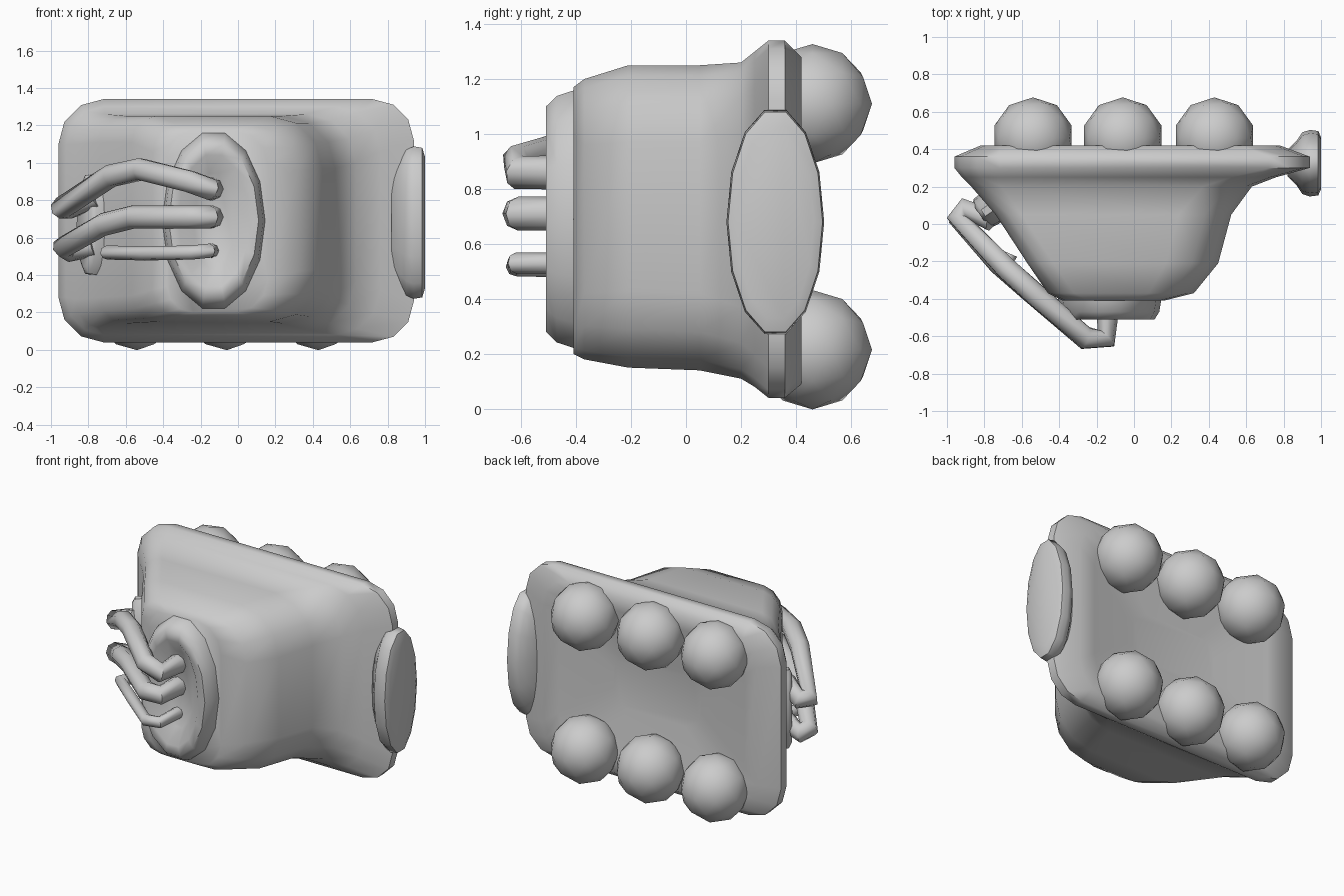
import bpy, bmesh, math
from mathutils import Vector

if "Cube" in bpy.data.objects:
    bpy.data.objects.remove(bpy.data.objects["Cube"])


def finish(bm, name, angle=50):
    bmesh.ops.recalc_face_normals(bm, faces=bm.faces)
    me = bpy.data.meshes.new(name)
    bm.to_mesh(me)
    bm.free()
    ob = bpy.data.objects.new(name, me)
    bpy.context.collection.objects.link(ob)
    bpy.ops.object.select_all(action='DESELECT')
    bpy.context.view_layer.objects.active = ob
    ob.select_set(True)
    bpy.ops.object.shade_smooth_by_angle(angle=math.radians(angle))
    return ob


def loft(name, rings, angle=50):
    """Skin a list of equal-length point rings and cap both ends."""
    bm = bmesh.new()
    vs = [[bm.verts.new(p) for p in r] for r in rings]
    n = len(vs[0])
    for a, b in zip(vs, vs[1:]):
        for i in range(n):
            j = (i + 1) % n
            bm.faces.new((a[i], a[j], b[j], b[i]))
    bm.faces.new(vs[0])
    bm.faces.new(vs[-1])
    return finish(bm, name, angle)


def rounded(y, x0, x1, z0, z1, rl, rr, seg=3):
    """Rounded rectangle in the xz plane, with left and right corner radii."""
    pts = []
    corners = [(x1 - rr, z1 - rr, rr), (x0 + rl, z1 - rl, rl),
               (x0 + rl, z0 + rl, rl), (x1 - rr, z0 + rr, rr)]
    for k, (cx, cz, r) in enumerate(corners):
        for s in range(seg + 1):
            a = math.pi / 2 * (k + s / seg)
            pts.append((cx + r * math.cos(a), y, cz + r * math.sin(a)))
    return pts


def ellipse(c, u, v, n=14):
    c, u, v = Vector(c), Vector(u), Vector(v)
    return [c + u * math.cos(2 * math.pi * i / n) + v * math.sin(2 * math.pi * i / n)
            for i in range(n)]


# Tapered body flaring into the wide back plate, with a dished back
sections = [
    (-0.41, -0.38, 0.16, 0.20, 1.17, 0.14, 0.18),
    (-0.37, -0.46, 0.32, 0.18, 1.20, 0.14, 0.24),
    (-0.21, -0.57, 0.45, 0.15, 1.25, 0.14, 0.28),
    (0.05, -0.74, 0.52, 0.14, 1.25, 0.14, 0.28),
    (0.20, -0.87, 0.63, 0.11, 1.26, 0.16, 0.26),
    (0.25, -0.92, 0.76, 0.08, 1.30, 0.20, 0.24),
    (0.30, -0.96, 0.94, 0.04, 1.34, 0.24, 0.22),
    (0.36, -0.96, 0.94, 0.04, 1.34, 0.24, 0.22),
    (0.42, -0.82, 0.78, 0.09, 1.28, 0.20, 0.20),
    (0.41, -0.72, 0.66, 0.20, 1.18, 0.18, 0.18),
    (0.34, -0.35, 0.30, 0.50, 0.86, 0.12, 0.12)]
loft("body", [rounded(*s) for s in sections])

# Dished oval ring on the front
oval = [(-0.34, .28, .49), (-0.41, .275, .48), (-0.47, .265, .46), (-0.51, .24, .42),
        (-0.51, .19, .36), (-0.44, .11, .26)]
loft("front_ring", [ellipse((-0.13, y, 0.69), (a, 0, 0), (0, 0, b)) for y, a, b in oval])

# Oval flange on the right end
flange = [(0.82, .07, .28), (0.87, .12, .36), (0.90, .165, .40), (0.94, .178, .418),
          (0.985, .172, .41), (1.0, .14, .36)]
loft("end_flange", [ellipse((x, 0.325, 0.68), (0, a, 0), (0, 0, b)) for x, a, b in flange])

# Oval collar on the sloping left side where the pipes enter
n = Vector((-0.80, -0.55, 0)).normalized()
t = Vector((n.y, -n.x, 0))
collar = [(-0.06, .10, .28), (0.02, .09, .27), (0.04, .07, .23)]
loft("side_collar", [ellipse(Vector((-0.79, 0.07, 0.67)) + n * d, t * a, (0, 0, b))
                     for d, a, b in collar])


# Bent pipes from the front ring to the side collar
def pipe(name, points, radius):
    cu = bpy.data.curves.new(name + "_path", 'CURVE')
    cu.dimensions = '3D'
    cu.bevel_depth = radius
    cu.bevel_resolution = 2
    cu.use_fill_caps = True
    sp = cu.splines.new('POLY')
    sp.points.add(len(points) - 1)
    for p, co in zip(sp.points, points):
        p.co = (*co, 1)
    tmp = bpy.data.objects.new(name + "_tmp", cu)
    bpy.context.collection.objects.link(tmp)
    bpy.context.view_layer.update()
    me = tmp.to_mesh()
    bm = bmesh.new()
    bm.from_mesh(me)
    tmp.to_mesh_clear()
    bpy.data.objects.remove(tmp)
    return finish(bm, name, 60)


pipe("upper_pipe", [(-0.14, -0.44, 0.86), (-0.15, -0.61, 0.86), (-0.26, -0.61, 0.90),
                    (-0.52, -0.385, 0.965), (-0.68, -0.24, 0.93), (-0.94, 0.03, 0.76),
                    (-0.90, 0.08, 0.76), (-0.76, 0.02, 0.82)], 0.062)
pipe("middle_pipe", [(-0.14, -0.44, 0.71), (-0.15, -0.61, 0.71), (-0.26, -0.61, 0.71),
                     (-0.56, -0.35, 0.71), (-0.72, -0.21, 0.67), (-0.93, 0.02, 0.55),
                     (-0.90, 0.07, 0.53), (-0.77, 0.03, 0.56)], 0.062)
pipe("lower_pipe", [(-0.14, -0.44, 0.53), (-0.15, -0.62, 0.53), (-0.25, -0.62, 0.52),
                    (-0.50, -0.41, 0.515), (-0.70, -0.25, 0.52), (-0.66, -0.16, 0.52)], 0.038)

# Two rows of three round knobs on the back
for row, z in (("lower", 0.215), ("upper", 1.11)):
    for i, x in enumerate((-0.54, -0.06, 0.43)):
        bm = bmesh.new()
        bmesh.ops.create_icosphere(bm, subdivisions=2, radius=0.217)
        ob = finish(bm, f"{row}_knob_{i + 1}")
        ob.location = (x, 0.46, z)
